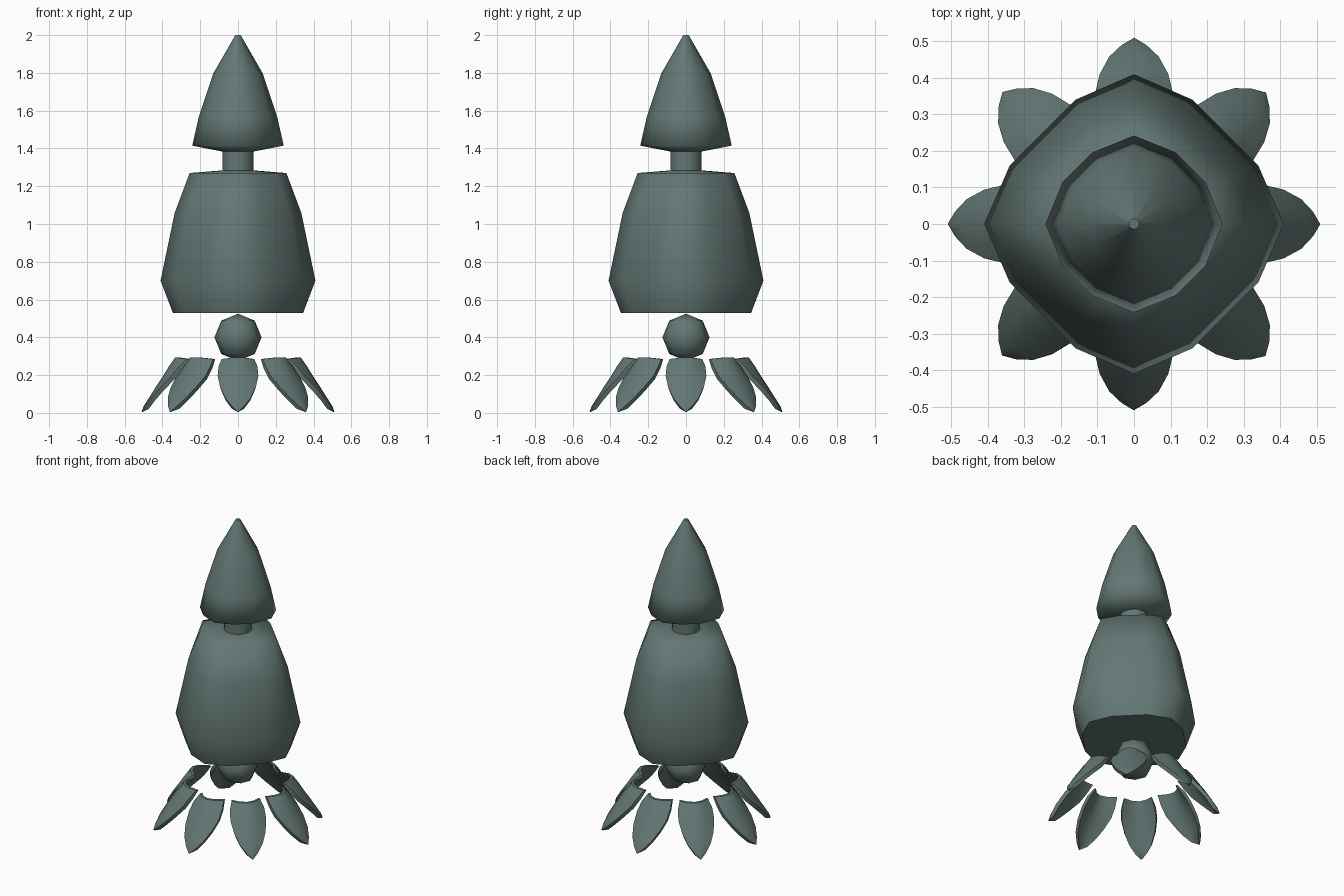
import bpy, bmesh, math

if "Cube" in bpy.data.objects:
    bpy.data.objects.remove(bpy.data.objects["Cube"])

mat = bpy.data.materials.new("dark grey green")
mat.diffuse_color = (0.125, 0.185, 0.175, 1)
mat.use_nodes = True
mat.node_tree.nodes["Principled BSDF"].inputs["Base Color"].default_value = mat.diffuse_color


def finish(name, bm):
    bmesh.ops.recalc_face_normals(bm, faces=bm.faces)
    me = bpy.data.meshes.new(name)
    bm.to_mesh(me)
    bm.free()
    me.materials.append(mat)
    ob = bpy.data.objects.new(name, me)
    bpy.context.collection.objects.link(ob)
    return ob


def stack(name, levels):
    """Rounded-diamond rings (radius, z, a, b) joined into a closed solid."""
    bm = bmesh.new()
    rings = []
    for r, z, a, b in levels:
        ring = []
        for k in range(4):
            c, s = math.cos(k * math.pi / 2), math.sin(k * math.pi / 2)
            for x, y in ((1, 0), (a, b), (b, a)):
                ring.append(bm.verts.new((r * (c * x - s * y), r * (s * x + c * y), z)))
        rings.append(ring)
    n = len(rings[0])
    for lo, hi in zip(rings, rings[1:]):
        for i in range(n):
            j = (i + 1) % n
            bm.faces.new((lo[i], lo[j], hi[j], hi[i])).smooth = True
    bm.faces.new(rings[0][::-1])
    bm.faces.new(rings[-1])
    return finish(name, bm)


R = (0.866, 0.5)  # round cross-section

# Bell-shaped body
stack("body", [(0.345, 0.53, 0.83, 0.40), (0.41, 0.70, 0.83, 0.39),
               (0.335, 1.06, 0.81, 0.38), (0.256, 1.27, 0.78, 0.37),
               (0.08, 1.284, *R)])

# Neck
stack("neck", [(0.083, 1.27, *R), (0.083, 1.40, *R)])

# Pointed head
stack("head", [(0.08, 1.383, *R), (0.242, 1.415, 0.81, 0.47),
               (0.207, 1.57, 0.81, 0.47), (0.132, 1.795, 0.82, 0.46),
               (0.014, 2.0, *R)])

# Ball under the body
bm = bmesh.new()
bmesh.ops.create_uvsphere(bm, u_segments=8, v_segments=4, radius=0.125)
bmesh.ops.translate(bm, verts=bm.verts, vec=(0, 0, 0.40))
for f in bm.faces:
    f.smooth = True
finish("ball", bm)

# Leaf-shaped petals: (edge radius, z, half width, outward bulge)
stations = [(0.27, 0.285, 0.086, 0.062), (0.31, 0.247, 0.103, 0.055),
            (0.352, 0.195, 0.108, 0.045), (0.41, 0.135, 0.094, 0.027),
            (0.458, 0.08, 0.068, 0.013), (0.49, 0.037, 0.034, 0.009),
            (0.507, 0.008, 0.004, 0.003)]
THICK = (-0.018, -0.015)  # inner surface offset in (radius, z)


def petal(name, angle):
    c, s = math.cos(angle), math.sin(angle)
    bm = bmesh.new()
    loops = []
    for k, (r, z, w, b) in enumerate(stations):
        t = 0.15 if k == len(stations) - 1 else 1
        outer, inner = [], []
        for u in (-1, -0.5, 0, 0.5, 1):
            rr = r + b * (1 - u * u)
            zz = z + (0.009 * (1 - u * u) if k == 0 else 0)
            y = w * u
            outer.append(bm.verts.new((c * rr - s * y, s * rr + c * y, zz)))
            ri, zi, y = rr + THICK[0] * t, zz + THICK[1] * t * (k > 0), y * 0.95
            inner.append(bm.verts.new((c * ri - s * y, s * ri + c * y, max(zi, 0))))
        loops.append(outer + inner[::-1])
    n = len(loops[0])
    for p, q in zip(loops, loops[1:]):
        for i in range(n):
            j = (i + 1) % n
            bm.faces.new((p[i], p[j], q[j], q[i]))
    for end in (loops[0], loops[-1]):
        for i in range(4):
            bm.faces.new((end[i], end[i + 1], end[8 - i], end[9 - i]))
    ob = finish(name, bm)
    bpy.ops.object.select_all(action='DESELECT')
    ob.select_set(True)
    bpy.context.view_layer.objects.active = ob
    bpy.ops.object.shade_smooth_by_angle(angle=math.radians(40))


for i in range(8):
    petal(f"petal_{i + 1}", i * math.pi / 4)
